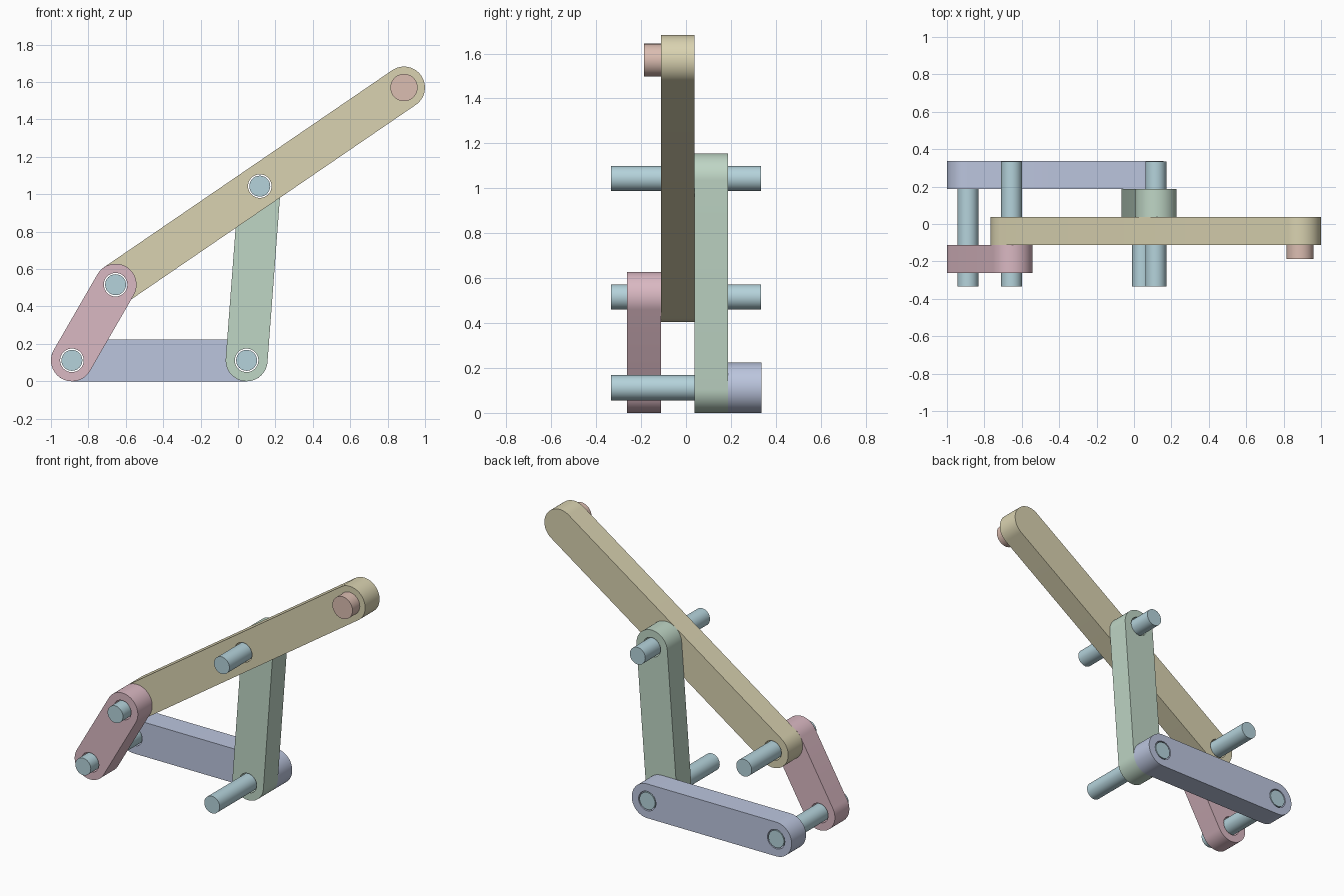
import bpy, bmesh
from math import sin, cos, pi, atan2, radians

if "Cube" in bpy.data.objects:
    bpy.data.objects.remove(bpy.data.objects["Cube"])

R, T = 0.112, 0.1493          # link end radius and thickness
PIN, HOLE, SEG = 0.056, 0.063, 32
U = 0.467                     # crank length; the other links are 2 and 4 units

# joint positions (x, z)
A = (-0.888, R)
B = (A[0] + 2 * U, R)
C = (A[0] + U * cos(radians(60)), R + U * sin(radians(60)))
D = (0.1165, 1.0435)
E = (2 * D[0] - C[0], 2 * D[1] - C[1])


def material(name, rgb):
    m = bpy.data.materials.new(name)
    m.diffuse_color = (*rgb, 1)
    m.use_nodes = True
    m.node_tree.nodes["Principled BSDF"].inputs["Base Color"].default_value = m.diffuse_color
    return m


def finish(ob, rgb):
    bpy.ops.object.select_all(action='DESELECT')
    ob.select_set(True)
    bpy.context.view_layer.objects.active = ob
    if ob.type == 'CURVE':
        bpy.ops.object.convert(target='MESH')
        ob = bpy.context.object
    bpy.ops.object.transform_apply(location=True, rotation=True, scale=True)
    bm = bmesh.new()
    bm.from_mesh(ob.data)
    bmesh.ops.remove_doubles(bm, verts=bm.verts, dist=1e-5)
    bmesh.ops.recalc_face_normals(bm, faces=bm.faces)
    bm.to_mesh(ob.data)
    bm.free()
    ob.data.materials.clear()
    ob.data.materials.append(material(ob.name + "_paint", rgb))
    bpy.ops.object.shade_smooth_by_angle(angle=radians(35))


def arc(c, r, start, sweep, n):
    return [(c[0] + r * cos(start + sweep * i / n),
             c[1] + r * sin(start + sweep * i / n)) for i in range(n + 1)]


def link(name, p, q, y, holes, rgb):
    """Round-ended bar from p to q with pin holes, centred on depth y."""
    a = atan2(q[1] - p[1], q[0] - p[0])
    loops = [arc(q, R, a - pi / 2, pi, SEG) + arc(p, R, a + pi / 2, pi, SEG)]
    loops += [arc(h, HOLE, 0, 2 * pi, SEG)[:-1] for h in holes]
    cu = bpy.data.curves.new(name, 'CURVE')
    cu.dimensions, cu.fill_mode, cu.extrude = '2D', 'BOTH', T / 2
    for pts in loops:
        s = cu.splines.new('POLY')
        s.points.add(len(pts) - 1)
        for pt, (x, z) in zip(s.points, pts):
            pt.co = (x, z, 0, 1)
        s.use_cyclic_u = True
    ob = bpy.data.objects.new(name, cu)
    bpy.context.collection.objects.link(ob)
    ob.rotation_euler.x = pi / 2
    ob.location.y = y
    finish(ob, rgb)


def rod(name, c, r, y0, y1, rgb):
    bpy.ops.mesh.primitive_cylinder_add(
        vertices=SEG, radius=r, depth=y1 - y0,
        location=(c[0], (y0 + y1) / 2, c[1]), rotation=(pi / 2, 0, 0))
    ob = bpy.context.object
    ob.name = name
    finish(ob, rgb)


# four links stacked from back to front
link("ground_link", A, B, 0.261, [A, B], (0.50, 0.56, 0.73))
link("rocker_link", B, D, 0.112, [B, D], (0.52, 0.67, 0.56))
link("coupler_link", C, E, -0.037, [C, D], (0.70, 0.65, 0.44))
link("crank_link", A, C, -0.187, [A, C], (0.70, 0.48, 0.54))

# joint pins running the full depth
for i, joint in enumerate((A, B, C, D)):
    rod(f"joint_pin_{i + 1}", joint, PIN, -0.335, 0.335, (0.46, 0.65, 0.71))

# tracing stub at the coupler tip
rod("tracer_stub", E, 0.073, -0.187, 0.037, (0.71, 0.51, 0.44))
